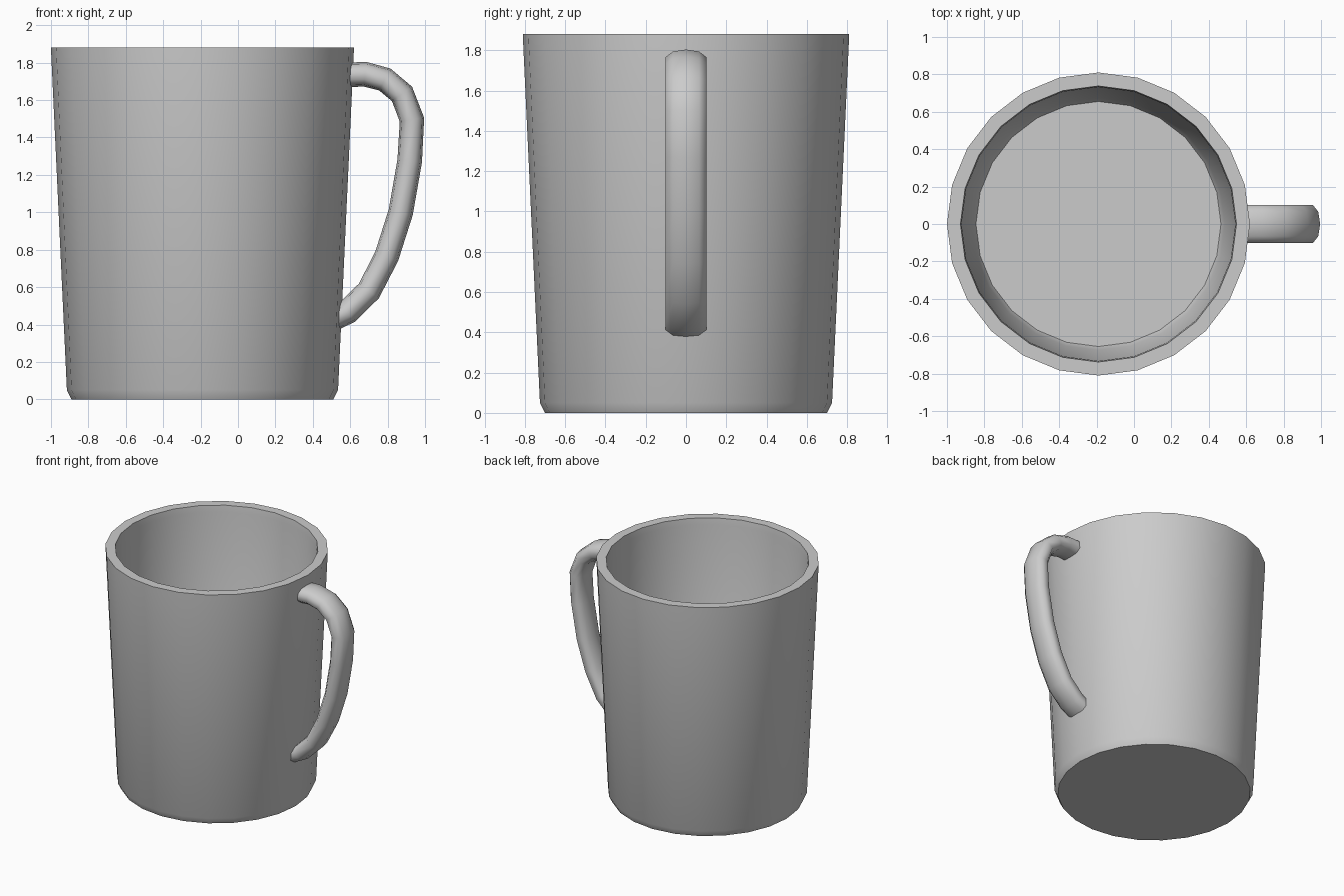
import bpy, bmesh, math
from mathutils import Vector

if "Cube" in bpy.data.objects:
    bpy.data.objects.remove(bpy.data.objects["Cube"])

CX = -0.19      # mug axis
SIDES = 24


def finish(name, bm, angle):
    bmesh.ops.recalc_face_normals(bm, faces=bm.faces)
    me = bpy.data.meshes.new(name)
    bm.to_mesh(me)
    bm.free()
    ob = bpy.data.objects.new(name, me)
    bpy.context.collection.objects.link(ob)
    bpy.ops.object.select_all(action='DESELECT')
    ob.select_set(True)
    bpy.context.view_layer.objects.active = ob
    bpy.ops.object.shade_smooth_by_angle(angle=math.radians(angle))
    return ob


def skin(bm, rings):
    """Bridge successive vertex rings and cap both ends."""
    n = len(rings[0])
    for a, b in zip(rings, rings[1:]):
        for i in range(n):
            j = (i + 1) % n
            bm.faces.new((a[i], a[j], b[j], b[i]))
    bm.faces.new(rings[0])
    bm.faces.new(rings[-1])


# Cup: base, outer wall, flat rim, inner wall, floor
profile = [(0.70, 0.0), (0.725, 0.05), (0.808, 1.83), (0.81, 1.88),
           (0.738, 1.88), (0.732, 1.83), (0.675, 0.12), (0.655, 0.08)]
bm = bmesh.new()
rings = []
for r, z in profile:
    rings.append([bm.verts.new((CX + r * math.cos(2 * math.pi * i / SIDES),
                                r * math.sin(2 * math.pi * i / SIDES), z))
                  for i in range(SIDES)])
skin(bm, rings)
finish("cup", bm, 60)

# Handle: rounded flat section swept along a curved path in the xz plane
path = [(0.575, 1.735), (0.68, 1.738), (0.785, 1.71), (0.877, 1.633),
        (0.93, 1.495), (0.918, 1.275), (0.87, 1.0), (0.795, 0.765),
        (0.70, 0.58), (0.585, 0.467), (0.525, 0.433)]
half = [(0.102, 0.027), (0.065, 0.056), (0.0, 0.066), (-0.065, 0.056), (-0.102, 0.027)]
section = half + [(-y, -t) for y, t in half]
pts = [Vector((x, 0, z)) for x, z in path]
bm = bmesh.new()
rings = []
for k, p in enumerate(pts):
    if k == 0:
        tan = Vector((1, 0, 0))
    elif k == len(pts) - 1:
        tan = Vector((-1, 0, 0))
    else:
        tan = ((pts[k + 1] - p).normalized() + (p - pts[k - 1]).normalized()).normalized()
    out = Vector((-tan.z, 0, tan.x))
    rings.append([bm.verts.new(p + out * t + Vector((0, y, 0))) for y, t in section])
skin(bm, rings)
finish("handle", bm, 60)
